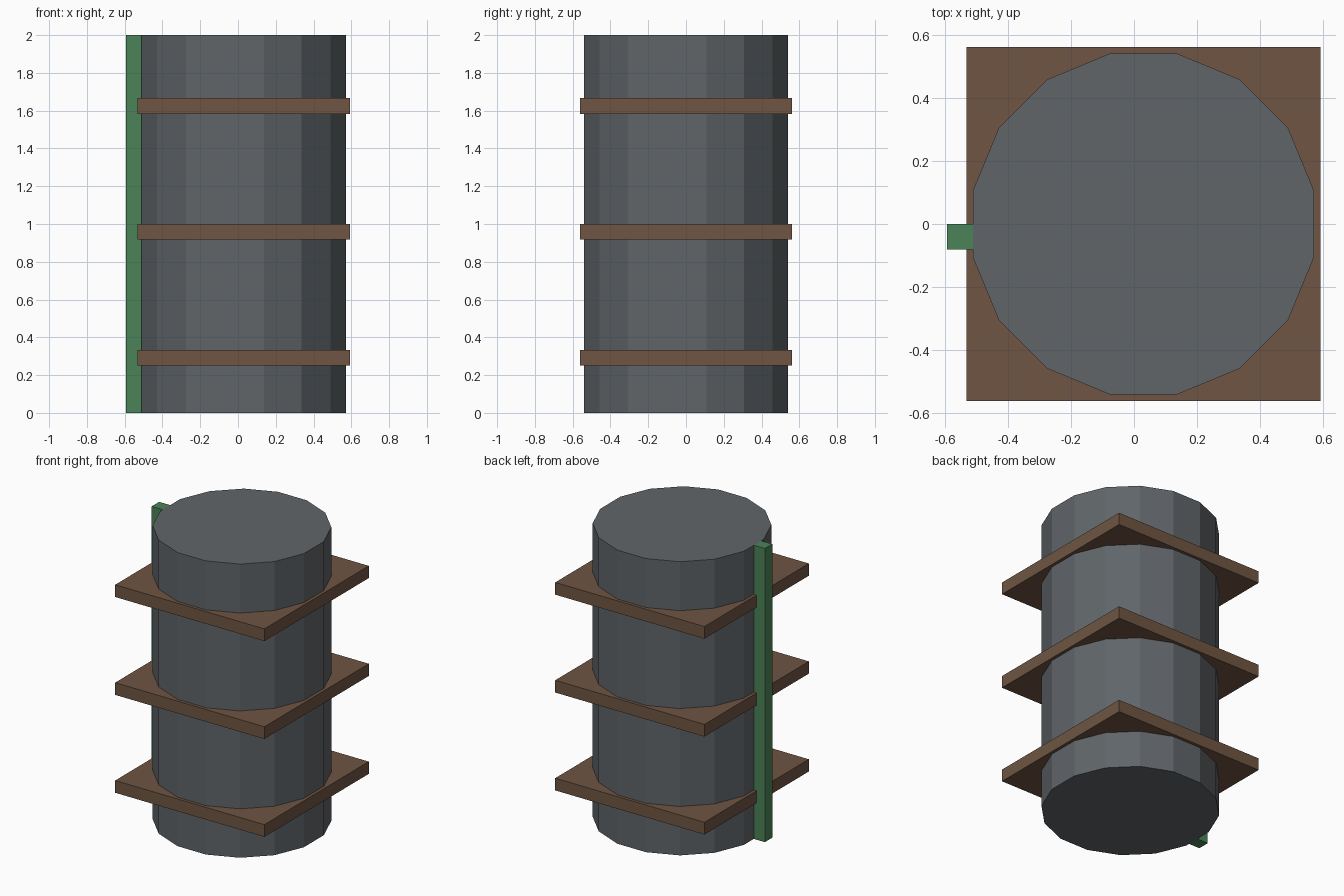
import bpy
import math

cube = bpy.data.objects.get("Cube")
if cube:
    bpy.data.objects.remove(cube, do_unlink=True)


def make_material(name, rgb):
    # sRGB bytes to linear values
    lin = [((c / 255 + 0.055) / 1.055) ** 2.4 for c in rgb]
    mat = bpy.data.materials.new(name)
    mat.use_nodes = True
    mat.diffuse_color = (*lin, 1)
    mat.node_tree.nodes["Principled BSDF"].inputs["Base Color"].default_value = (*lin, 1)
    return mat


def add_box(name, low, high, mat):
    centre = [(a + b) / 2 for a, b in zip(low, high)]
    bpy.ops.mesh.primitive_cube_add(size=1, location=centre)
    obj = bpy.context.object
    obj.name = name
    obj.scale = [b - a for a, b in zip(low, high)]
    bpy.ops.object.transform_apply(location=False, rotation=False, scale=True)
    obj.data.materials.append(mat)
    return obj


grey = make_material("slate grey", (96, 101, 105))
brown = make_material("wood brown", (111, 85, 66))
green = make_material("pipe green", (75, 131, 88))

# Sixteen-sided body with flat sides facing the axes
SIDES, APOTHEM, CENTRE_X = 16, 0.541, 0.03
bpy.ops.mesh.primitive_cylinder_add(
    vertices=SIDES, radius=APOTHEM / math.cos(math.pi / SIDES), depth=2,
    location=(CENTRE_X, 0, 1), rotation=(0, 0, math.pi / SIDES))
body = bpy.context.object
body.name = "barrel_body"
body.data.materials.append(grey)

# Three square boards around the body
HALF, THICK = 0.562, 1 / 12
for name, top in (("lower", 1 / 3), ("middle", 1), ("upper", 5 / 3)):
    add_box(name + "_board", (CENTRE_X - HALF, -HALF, top - THICK),
            (CENTRE_X + HALF, HALF, top), brown)

# Upright strip along the right side
add_box("side_strip", (-0.594, -THICK + 0.003, 0), (-0.511, 0, 2), green)
